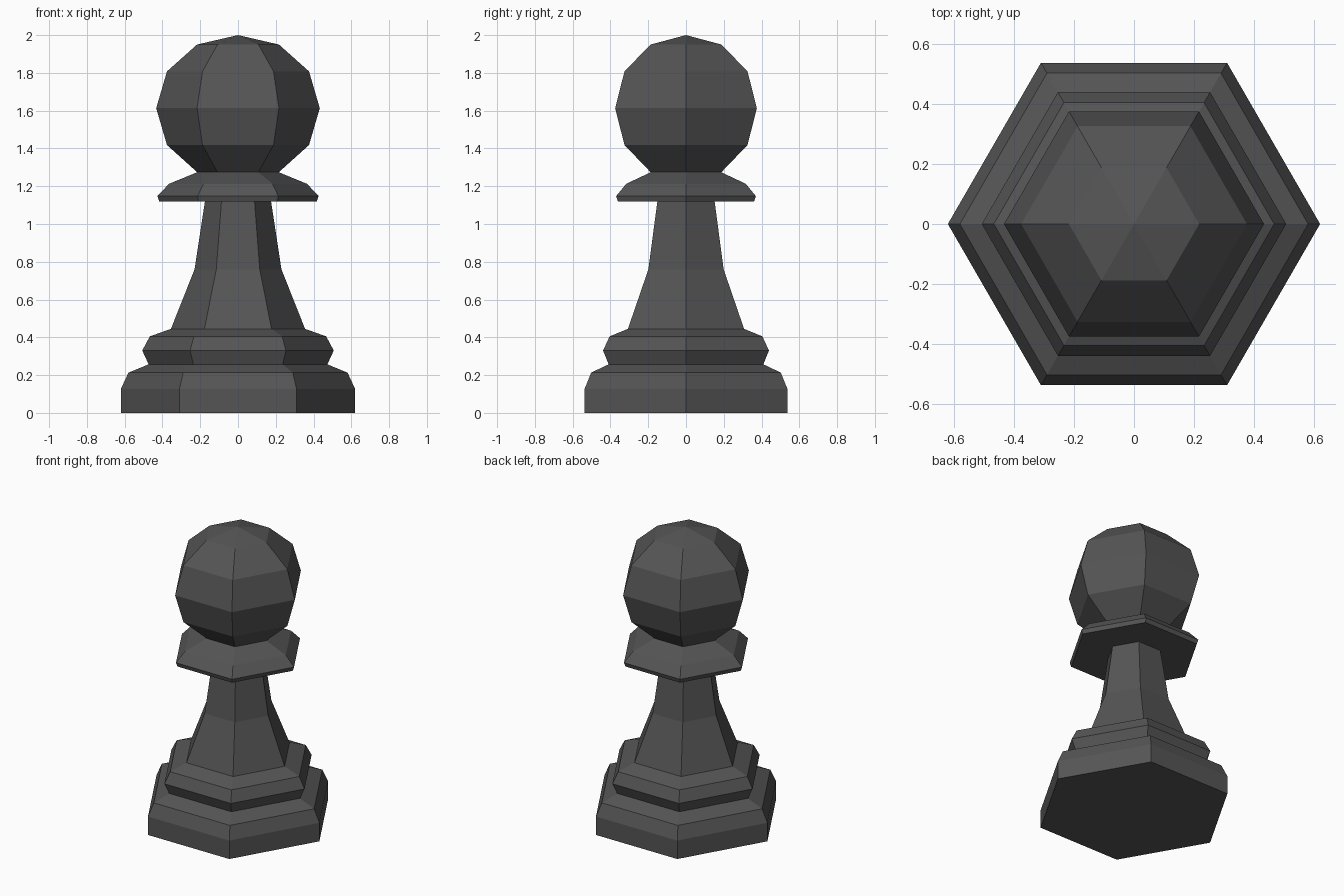
import bpy, bmesh
from math import cos, sin, tau

if "Cube" in bpy.data.objects:
    bpy.data.objects.remove(bpy.data.objects["Cube"])

SIDES = 6

# Profile as (corner radius, height), bottom to top
base = [(0.62, 0.0), (0.62, 0.127), (0.58, 0.213), (0.473, 0.257)]
ring = [(0.507, 0.33), (0.467, 0.405), (0.355, 0.445)]
stem = [(0.23, 0.76), (0.175, 1.12)]
collar = [(0.417, 1.12), (0.427, 1.148), (0.365, 1.213), (0.216, 1.274)]
head = [(0.376, 1.418), (0.433, 1.613), (0.376, 1.808), (0.217, 1.95)]
TOP = 2.0


def lathe(name, profile, top):
    """Turn a profile into a closed, faceted solid with a pointed top."""
    bm = bmesh.new()
    rings = [[bm.verts.new((r * cos(tau * i / SIDES), r * sin(tau * i / SIDES), z))
              for i in range(SIDES)] for r, z in profile]
    tip = bm.verts.new((0, 0, top))
    bm.faces.new(rings[0][::-1])
    for i in range(SIDES):
        j = (i + 1) % SIDES
        for lo, hi in zip(rings, rings[1:]):
            bm.faces.new((lo[i], lo[j], hi[j], hi[i]))
        bm.faces.new((rings[-1][i], rings[-1][j], tip))
    bmesh.ops.recalc_face_normals(bm, faces=bm.faces)
    mesh = bpy.data.meshes.new(name)
    bm.to_mesh(mesh)
    bm.free()
    obj = bpy.data.objects.new(name, mesh)
    bpy.context.collection.objects.link(obj)
    return obj


# One continuous turned piece: base, moulding ring, stem, collar and head
pawn = lathe("pawn", base + ring + stem + collar + head, TOP)

# Dark finish
dark = bpy.data.materials.new("dark_grey")
dark.diffuse_color = (0.09, 0.09, 0.09, 1)
dark.use_nodes = True
dark.node_tree.nodes["Principled BSDF"].inputs["Base Color"].default_value = dark.diffuse_color
pawn.data.materials.append(dark)
